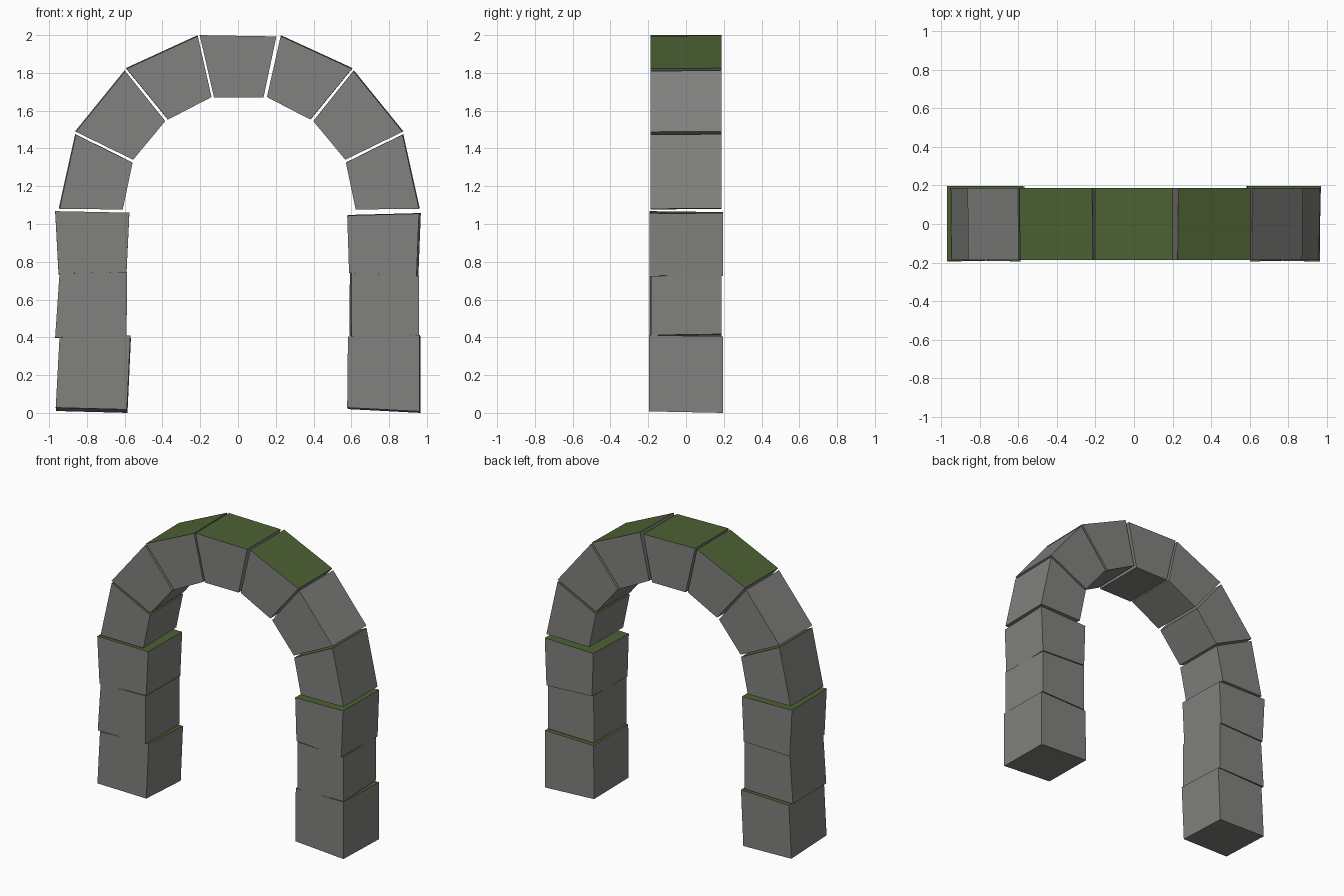
import bpy, bmesh
from mathutils import Vector

if "Cube" in bpy.data.objects:
    bpy.data.objects.remove(bpy.data.objects["Cube"])

def material(name, rgb):
    m = bpy.data.materials.new(name)
    m.diffuse_color = (*rgb, 1)
    m.use_nodes = True
    m.node_tree.nodes["Principled BSDF"].inputs["Base Color"].default_value = m.diffuse_color
    return m

STONE = material("grey stone", (0.22, 0.22, 0.21))
MOSS = material("green moss", (0.075, 0.12, 0.033))

def block(name, quad, y0=-0.187, y1=0.187, shift=(0, 0), twist=0.0):
    """Extrude a four-cornered front outline into a stone; mossy where it faces up."""
    bm = bmesh.new()
    front = [bm.verts.new((x, y0 + twist * (1 if x > quad[0][0] + 0.1 else -1), z)) for x, z in quad]
    back = [bm.verts.new((x + shift[0], y1, z + shift[1])) for x, z in quad]
    bm.faces.new(front)
    bm.faces.new(back[::-1])
    for i in range(4):
        j = (i + 1) % 4
        bm.faces.new((front[j], front[i], back[i], back[j]))
    bmesh.ops.recalc_face_normals(bm, faces=bm.faces)
    bm.normal_update()
    for f in bm.faces:
        f.material_index = 1 if f.normal.z > 0.75 else 0
    me = bpy.data.meshes.new(name)
    bm.to_mesh(me)
    bm.free()
    me.materials.append(STONE)
    me.materials.append(MOSS)
    ob = bpy.data.objects.new(name, me)
    bpy.context.collection.objects.link(ob)
    return ob

# Arch stones on one side (outer low, outer high, inner high, inner low)
arch = [
    [(0.945, 1.08), (0.858, 1.473), (0.558, 1.325), (0.61, 1.077)],
    [(0.858, 1.488), (0.597, 1.81), (0.385, 1.545), (0.555, 1.34)],
    [(0.59, 1.822), (0.213, 1.995), (0.14, 1.672), (0.37, 1.553)],
]
for side, s in (("left", -1), ("right", 1)):
    for i, q in enumerate(arch):
        # the right side sits slightly further out
        off = 0.013 if s > 0 else 0.0
        block(f"{side}_arch_stone_{i + 1}", [(s * x + off, z) for x, z in q],
              shift=(0.004 * s, 0.003))

# Keystone
block("keystone", [(-0.203, 2.0), (0.203, 1.993), (0.135, 1.67), (-0.127, 1.67)])

# Left pillar, bottom to top (top left, top right, bottom right, bottom left)
block("left_pillar_base", [(-0.945, 0.40), (-0.57, 0.41), (-0.588, 0.018), (-0.965, 0.028)],
      -0.19, 0.195, (0.003, -0.018), 0.004)
block("left_pillar_middle", [(-0.945, 0.737), (-0.587, 0.747), (-0.59, 0.405), (-0.968, 0.40)],
      -0.19, 0.187, (0.0, -0.004), -0.004)
block("left_pillar_top", [(-0.968, 1.068), (-0.575, 1.06), (-0.59, 0.747), (-0.95, 0.737)],
      -0.188, 0.197, (0.0, -0.005), 0.004)

# Right pillar
block("right_pillar_base", [(0.582, 0.405), (0.962, 0.412), (0.962, 0.008), (0.578, 0.028)],
      -0.19, 0.197, (0.004, -0.008), -0.005)
block("right_pillar_middle", [(0.602, 0.74), (0.958, 0.725), (0.958, 0.412), (0.60, 0.405)],
      -0.19, 0.187, (-0.01, 0.005), 0.004)
block("right_pillar_top", [(0.578, 1.045), (0.958, 1.055), (0.945, 0.722), (0.588, 0.74)],
      -0.19, 0.197, (0.01, 0.003), -0.004)
